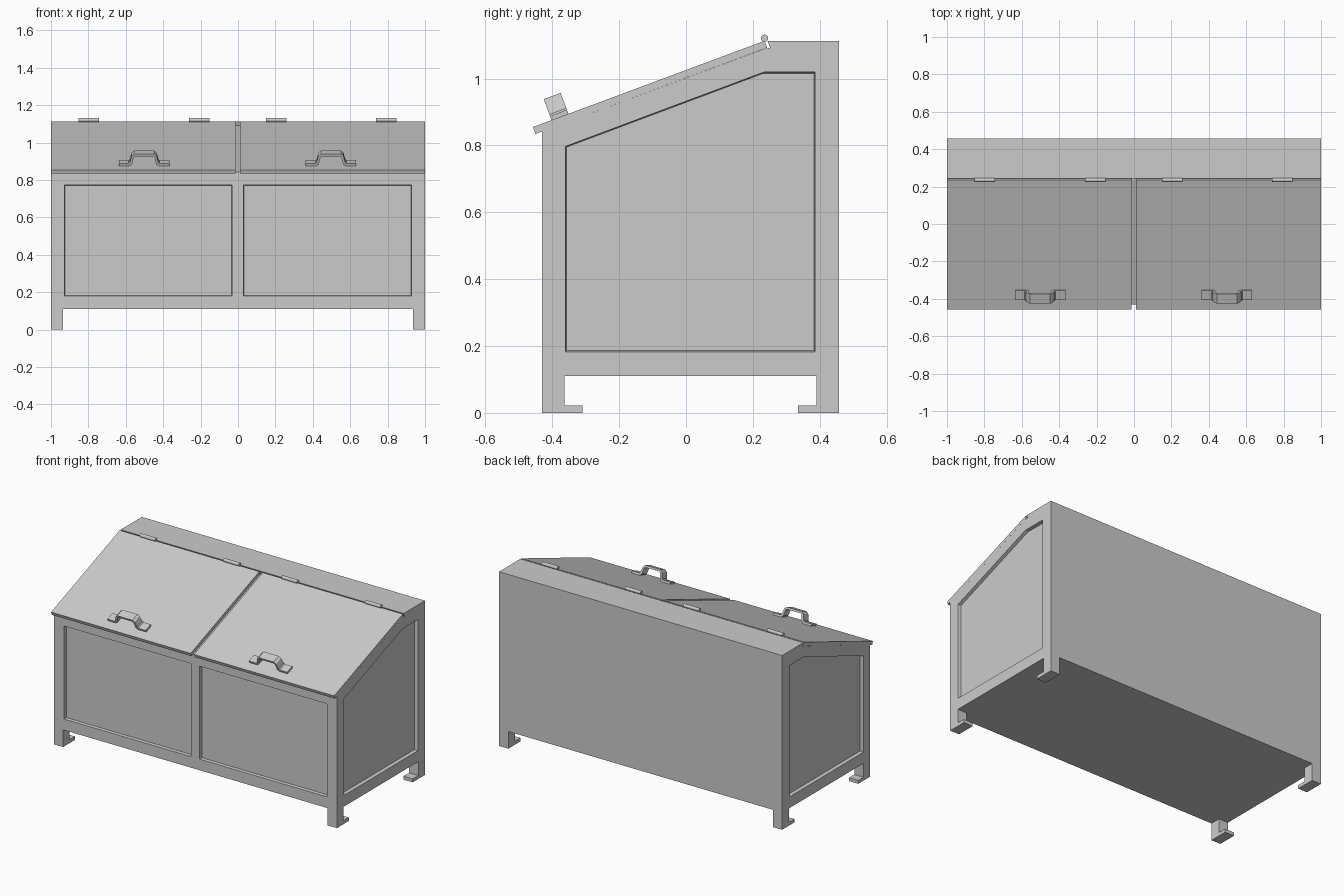
import bpy, bmesh, math
from mathutils import Vector

if "Cube" in bpy.data.objects:
    bpy.data.objects.remove(bpy.data.objects["Cube"])

S = math.atan2(0.258, 0.693)                              # lid slope
U = Vector((0, math.cos(S), math.sin(S)))                 # up the slope
N = Vector((0, -math.sin(S), math.cos(S)))                # out of the lid


def loft(name, a, b):
    """Closed solid between two matching loops."""
    bm = bmesh.new()
    va, vb = [bm.verts.new(p) for p in a], [bm.verts.new(p) for p in b]
    bm.faces.new(va)
    bm.faces.new(vb[::-1])
    n = len(va)
    for i in range(n):
        j = (i + 1) % n
        bm.faces.new((va[i], vb[i], vb[j], va[j]))
    bmesh.ops.recalc_face_normals(bm, faces=bm.faces)
    me = bpy.data.meshes.new(name)
    bm.to_mesh(me)
    bm.free()
    ob = bpy.data.objects.new(name, me)
    bpy.context.collection.objects.link(ob)
    return ob


def extrude_x(name, yz, x0, x1):
    return loft(name, [(x0, y, z) for y, z in yz], [(x1, y, z) for y, z in yz])


def shrink(pts, f):
    """Pull a loop slightly towards its middle for tapered recess walls."""
    cx = (min(p[0] for p in pts) + max(p[0] for p in pts)) / 2
    cy = (min(p[1] for p in pts) + max(p[1] for p in pts)) / 2
    return [(cx + (x - cx) * f, cy + (y - cy) * f) for x, y in pts]


# Body with sloping top
body = extrude_x("bin_body", [(-0.43, 0.11), (0.458, 0.11), (0.458, 1.113), (0.244, 1.113),
                              (0.252, 1.0915), (0.236, 1.0895), (-0.43, 0.842)], -1, 1)

# Recessed panels cut into front and both sides
cutters = []
for x0, x1 in ((-0.93, -0.03), (0.027, 0.93)):
    r = [(x0, 0.18), (x1, 0.18), (x1, 0.775), (x0, 0.775)]
    cutters.append(loft("panel_cutter", [(x, -0.45, z) for x, z in shrink(r, 1.005)],
                        [(x, -0.41, z) for x, z in shrink(r, 0.99)]))
side = [(-0.363, 0.18), (0.388, 0.18), (0.388, 1.022), (0.235, 1.022), (-0.363, 0.798)]
for s in (-1, 1):
    cutters.append(loft("panel_cutter", [(s * 1.02, y, z) for y, z in shrink(side, 1.005)],
                        [(s * 0.98, y, z) for y, z in shrink(side, 0.985)]))
bpy.context.view_layer.objects.active = body
for c in cutters:
    c.hide_render = True
    m = body.modifiers.new("recess", 'BOOLEAN')
    m.operation, m.solver, m.object = 'DIFFERENCE', 'EXACT', c
    bpy.ops.object.modifier_apply(modifier=m.name)
    bpy.data.objects.remove(c)

# Legs with inward foot plates
leg_front = [(-0.43, 0), (-0.31, 0), (-0.31, 0.022), (-0.363, 0.022), (-0.363, 0.11), (-0.43, 0.11)]
leg_back = [(0.458, 0), (0.335, 0), (0.335, 0.022), (0.391, 0.022), (0.391, 0.11), (0.458, 0.11)]
for s, label in ((-1, "left"), (1, "right")):
    extrude_x("front_leg_" + label, leg_front, s * 0.935, s)
    extrude_x("back_leg_" + label, leg_back, s * 0.935, s)

# Two lids lying on the slope
top0, top1 = Vector((0, -0.458, 0.855)), Vector((0, 0.235, 1.113))
lid = [(p.y, p.z) for p in (top0, top1, top1 - N * 0.022, top0 - N * 0.022)]
extrude_x("lid_left", lid, -1, -0.014)
extrude_x("lid_right", lid, 0.01, 1)

# Bent strap handles: half profile (across, out of lid), mirrored
outer = [(-0.135, 0.013), (-0.083, 0.013), (-0.077, 0.018), (-0.067, 0.055), (-0.053, 0.067)]
inner = [(-0.047, 0.054), (-0.056, 0.048), (-0.064, 0.012), (-0.078, 0), (-0.135, 0)]
prof = outer + [(-x, h) for x, h in outer[::-1]] + [(-x, h) for x, h in inner[::-1]] + inner
base = top0 + U * 0.0865
for cx, label in ((-0.502, "left"), (0.497, "right")):
    rows = [[base + Vector((cx + x, 0, 0)) + N * h + U * w for x, h in prof]
            for w in (-0.027, 0.027)]
    loft("handle_" + label, *rows)

# Hinge barrels
ring = [(0.235 + 0.011 * math.cos(a), 1.121 + 0.011 * math.sin(a))
        for a in (math.tau * i / 12 for i in range(12))]
for i, x in enumerate((-0.798, -0.207, 0.205, 0.793)):
    extrude_x(f"hinge_{i + 1}", ring, x - 0.055, x + 0.055)
